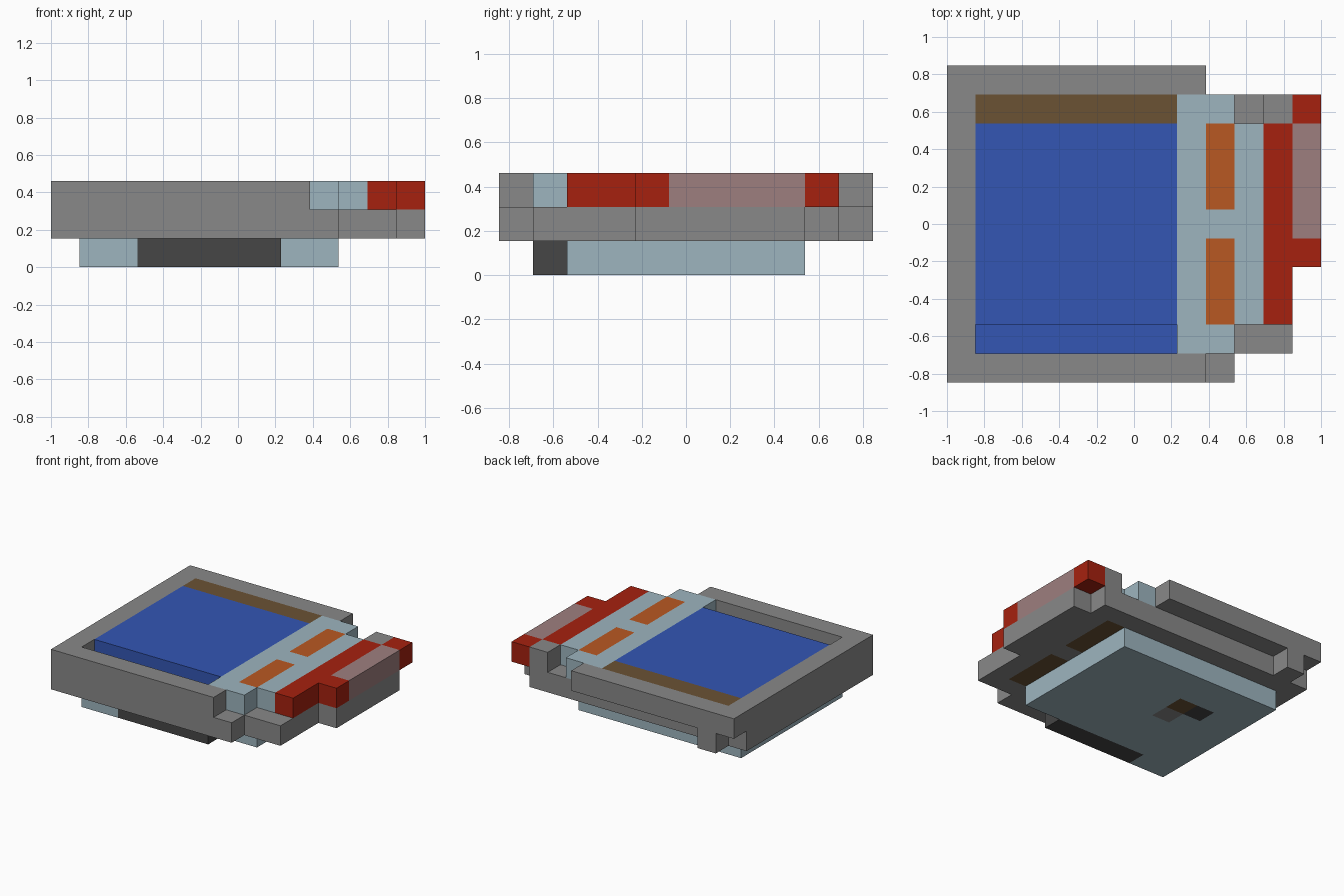
import bpy
import bmesh

if "Cube" in bpy.data.objects:
    bpy.data.objects.remove(bpy.data.objects["Cube"], do_unlink=True)

U = 2 / 13          # size of one block
NX, NY = 13, 11     # blocks across and deep


def linear(c):
    c /= 255
    return c / 12.92 if c <= 0.04045 else ((c + 0.055) / 1.055) ** 2.4


def material(name, rgb):
    mat = bpy.data.materials.new(name)
    col = [linear(c) for c in rgb] + [1.0]
    mat.use_nodes = True
    mat.diffuse_color = col
    for node in mat.node_tree.nodes:
        if node.type == 'BSDF_PRINCIPLED':
            node.inputs["Base Color"].default_value = col
    return mat


gray = material("casing gray", (137, 137, 137))
pale = material("pale blue gray", (157, 181, 191))
blue = material("screen blue", (51, 86, 180))
brown = material("brown", (107, 82, 52))
orange = material("orange", (185, 89, 34))
red = material("red", (166, 33, 15))
pink = material("dusty pink", (158, 127, 127))
dark = material("dark gray", (70, 70, 70))


def cells(rects):
    """Blocks covered by (x0, x1, y0, y1) rectangles."""
    return {(x, y) for x0, x1, y0, y1 in rects
            for x in range(x0, x1) for y in range(y0, y1)}


def part(name, layer, rects, base, paint=()):
    """One-block-thick slab with merged outer faces; paint = (rect, material)."""
    filled = cells(rects)
    mats, index = [base], {}
    for rect, mat in paint:
        if mat not in mats:
            mats.append(mat)
        for cell in cells([rect]):
            index[cell] = mats.index(mat)
    bm = bmesh.new()

    def quad(cell, pts):
        vs = [bm.verts.new(((x - NX / 2) * U, (y - NY / 2) * U, z * U))
              for x, y, z in pts]
        bm.faces.new(vs).material_index = index.get(cell, 0)

    lo, hi = layer, layer + 1
    for x, y in sorted(filled):
        ring = [(x, y), (x + 1, y), (x + 1, y + 1), (x, y + 1)]
        quad((x, y), [(*p, hi) for p in ring])
        quad((x, y), [(*p, lo) for p in reversed(ring)])
        for k, (dx, dy) in enumerate([(0, -1), (1, 0), (0, 1), (-1, 0)]):
            if (x + dx, y + dy) not in filled:
                a, b = ring[k], ring[(k + 1) % 4]
                quad((x, y), [(*a, lo), (*b, lo), (*b, hi), (*a, hi)])
    bmesh.ops.remove_doubles(bm, verts=bm.verts, dist=0.001)
    bmesh.ops.dissolve_limit(bm, angle_limit=0.01, verts=bm.verts,
                             edges=bm.edges, delimit={'MATERIAL'})
    mesh = bpy.data.meshes.new(name)
    bm.to_mesh(mesh)
    bm.free()
    for mat in mats:
        mesh.materials.append(mat)
    obj = bpy.data.objects.new(name, mesh)
    bpy.context.collection.objects.link(obj)


# Bottom plate with small marks underneath, and the dark bar at its front
part("bottom_plate", 0, [(1, 10, 2, 9), (1, 3, 1, 2)], pale,
     [((4, 5, 6, 7), brown), ((3, 4, 6, 7), dark), ((4, 5, 5, 6), gray)])
part("front_bar", 0, [(3, 8, 1, 2)], dark)

# Middle casing: stepped on the right, blue slot floor, brown underside strips
part("casing_body", 1,
     [(0, 10, 0, 1), (0, 12, 1, 10), (12, 13, 4, 9), (1, 2, 10, 11)], gray,
     [((1, 8, 1, 2), blue), ((10, 11, 2, 5), brown), ((10, 11, 6, 9), brown)])

# Raised frame around the front, left and back
part("top_frame", 2, [(0, 9, 0, 1), (0, 1, 1, 10), (0, 9, 10, 11)], gray)

# Screen with a brown strip along the back
part("screen", 2, [(1, 8, 2, 10)], blue, [((1, 8, 9, 10), brown)])

# Side panel with two orange buttons
part("button_panel", 2, [(8, 10, 1, 10), (10, 11, 2, 9)], pale,
     [((9, 10, 2, 5), orange), ((9, 10, 6, 9), orange)])

# Red edge with its pink grip and gray corner block
part("red_edge", 2, [(11, 12, 2, 9), (12, 13, 4, 5), (12, 13, 9, 10)], red)
part("side_grip", 2, [(12, 13, 5, 9)], pink)
part("corner_block", 2, [(11, 12, 9, 10)], gray)
